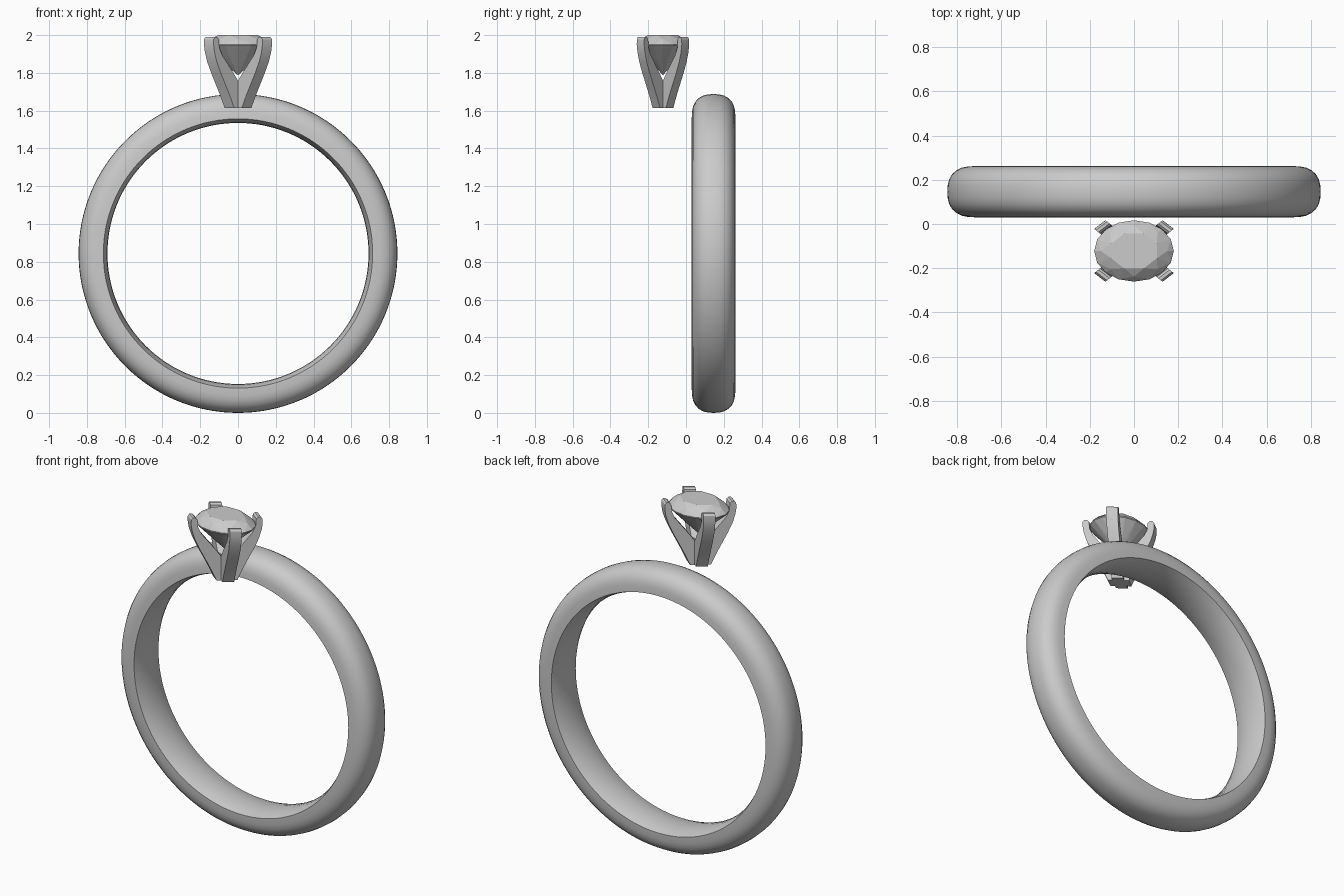
import bpy, bmesh
from math import pi, sin, cos, radians

if "Cube" in bpy.data.objects:
    bpy.data.objects.remove(bpy.data.objects["Cube"])

HEAD_Y, SQUASH = -0.122, 0.77      # centre and oval ratio of the stone head


def add_object(name, bm, location, scale=(1, 1, 1), smooth=None):
    bmesh.ops.recalc_face_normals(bm, faces=bm.faces[:])
    mesh = bpy.data.meshes.new(name)
    bm.to_mesh(mesh)
    bm.free()
    obj = bpy.data.objects.new(name, mesh)
    bpy.context.collection.objects.link(obj)
    obj.location, obj.scale = location, scale
    if smooth is not None:
        bpy.ops.object.select_all(action='DESELECT')
        obj.select_set(True)
        bpy.context.view_layer.objects.active = obj
        bpy.ops.object.shade_smooth_by_angle(angle=radians(smooth))
    return obj


# Band: rounded outside, slightly domed comfort-fit inside, swept around y
half = [(0.0, 0.844), (0.03, 0.842), (0.055, 0.836), (0.078, 0.823), (0.096, 0.804),
        (0.108, 0.78), (0.114, 0.752), (0.116, 0.713), (0.085, 0.702), (0.045, 0.694), (0.0, 0.691)]
section = half + [(-y, r) for y, r in half[-2:0:-1]]
bm = bmesh.new()
STEPS = 128
rings = [[bm.verts.new((r * cos(2 * pi * i / STEPS), y, r * sin(2 * pi * i / STEPS)))
          for y, r in section] for i in range(STEPS)]
for i in range(STEPS):
    a, b = rings[i], rings[(i + 1) % STEPS]
    for j in range(len(section)):
        k = (j + 1) % len(section)
        bm.faces.new((a[j], a[k], b[k], b[j]))
add_object("ring_band", bm, (0, 0.146, 0.844), smooth=40)

# Prongs: two crossing V-shaped plates, each forming an opposite pair
outer = [(0.064, 1.613), (0.092, 1.67), (0.128, 1.735), (0.165, 1.8), (0.195, 1.86),
         (0.212, 1.91), (0.219, 1.95), (0.218, 1.978), (0.208, 1.99), (0.192, 1.99)]
inner = [(0.18, 1.98), (0.176, 1.935), (0.155, 1.895), (0.115, 1.85), (0.07, 1.8), (0.035, 1.757)]
right = outer + inner
outline = right + [(0, 1.74)] + [(-s, z) for s, z in reversed(right)]
THICK = 0.072
for n, angle in enumerate((pi / 4, 3 * pi / 4)):
    bm = bmesh.new()
    c, s = cos(angle), sin(angle)
    face = bm.faces.new([bm.verts.new((u * c + s * THICK / 2, u * s - c * THICK / 2, z))
                         for u, z in outline])
    new = bmesh.ops.extrude_face_region(bm, geom=[face])["geom"]
    bmesh.ops.translate(bm, vec=(-s * THICK, c * THICK, 0),
                        verts=[v for v in new if isinstance(v, bmesh.types.BMVert)])
    bmesh.ops.triangulate(bm, faces=[f for f in bm.faces if len(f.verts) > 4])
    add_object(f"prong_pair_{n + 1}", bm, (0, HEAD_Y, 0), (1, SQUASH, 1), smooth=30)

# Stone: faceted oval brilliant, hull of its facet corners
bm = bmesh.new()


def corner_ring(count, radius, z, turn=0.0):
    for i in range(count):
        a = 2 * pi * (i + turn) / count
        bm.verts.new((radius * cos(a), radius * sin(a), z))


corner_ring(8, 0.112, 2.0, 0.5)       # table
corner_ring(8, 0.150, 1.978)          # crown
corner_ring(16, 0.180, 1.95)          # girdle
corner_ring(16, 0.180, 1.944)
corner_ring(8, 0.062, 1.839, 0.5)     # pavilion
bm.verts.new((0, 0, 1.787))           # point
bmesh.ops.convex_hull(bm, input=bm.verts[:])
bmesh.ops.dissolve_limit(bm, angle_limit=radians(1), verts=bm.verts[:], edges=bm.edges[:])
add_object("oval_stone", bm, (0, HEAD_Y, 0), (1, SQUASH, 1))
